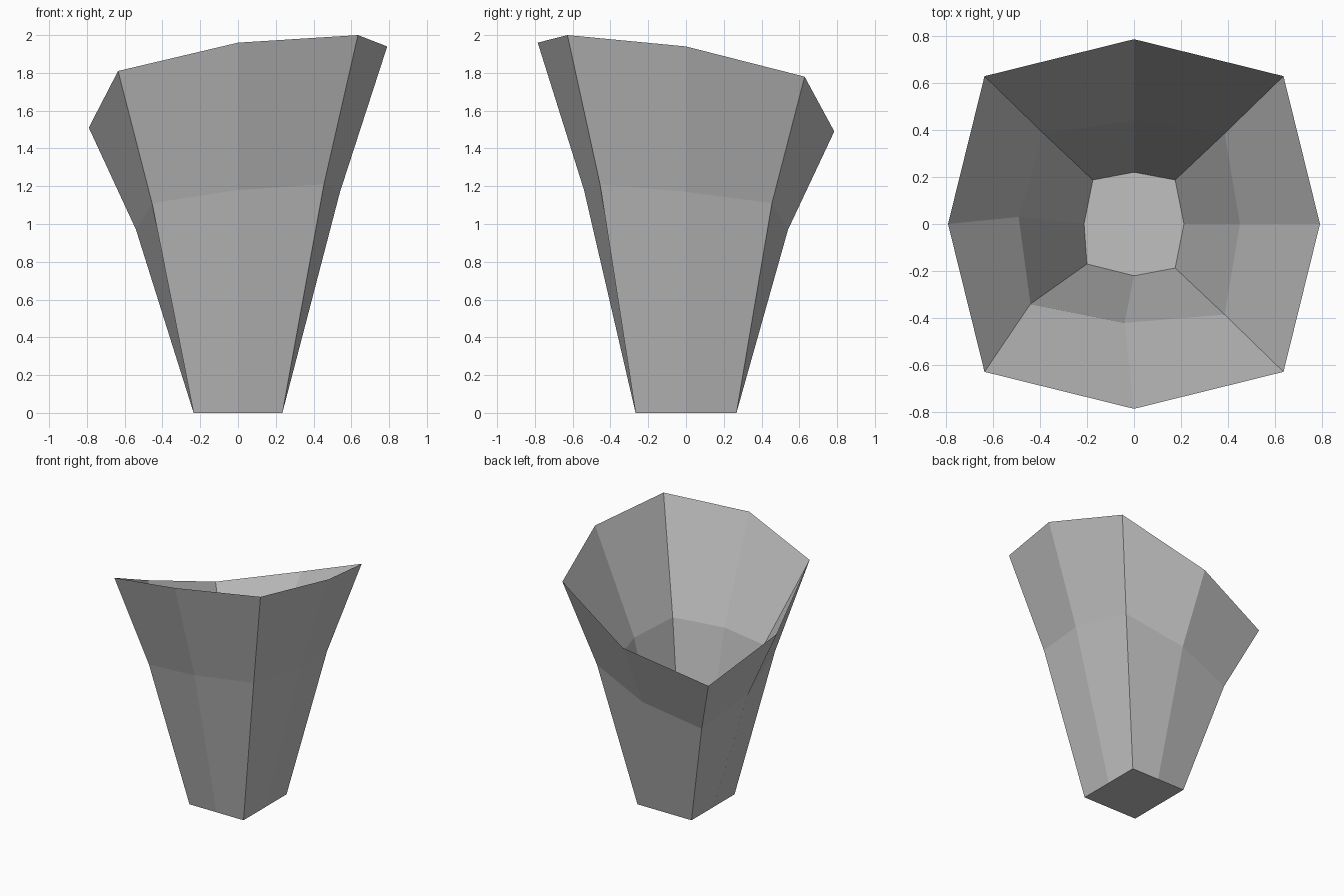
import bpy
import bmesh

# Remove the default cube only
default_cube = bpy.data.objects.get("Cube")
if default_cube:
    bpy.data.objects.remove(default_cube, do_unlink=True)

# Compass directions of the eight wall points, counter-clockwise from +x
DIRECTIONS = [(1, 0), (1, 1), (0, 1), (-1, 1), (-1, 0), (-1, -1), (0, -1), (1, -1)]


def make_material(name, value):
    material = bpy.data.materials.new(name)
    material.use_nodes = True
    colour = (value, value, value, 1)
    material.diffuse_color = colour
    shader = material.node_tree.nodes["Principled BSDF"]
    shader.inputs["Base Color"].default_value = colour
    shader.inputs["Roughness"].default_value = 0.8
    return material


def make_ring(bm, corner, middle, heights, nudges=None):
    """Eight-sided ring; corners and side middles have their own reach."""
    ring = []
    for index, (dx, dy) in enumerate(DIRECTIONS):
        reach = corner if dx and dy else middle
        shift_x, shift_y = (nudges or {}).get(index, (0, 0))
        x = dx * reach[0] + shift_x
        y = dy * reach[1] + shift_y
        ring.append(bm.verts.new((x, y, heights[index])))
    return ring


def bridge(bm, lower, upper):
    count = len(lower)
    for i in range(count):
        j = (i + 1) % count
        bm.faces.new((lower[i], lower[j], upper[j], upper[i]))


def build_cup():
    bm = bmesh.new()

    # Outer wall: rectangular foot, bent waist, slanted rim
    foot = make_ring(bm, (.235, .267), (.235, .267), [0] * 8)
    waist = make_ring(bm, (.455, .455), (.54, .54),
                      [1.17, 1.11, .97, .85, .97, 1.11, 1.18, 1.21])
    rim = make_ring(bm, (.635, .628), (.79, .785),
                    [1.94, 1.78, 1.49, 1.3, 1.51, 1.81, 1.96, 2])

    # Inner wall: narrower waist and a raised floor
    inner_waist = make_ring(bm, (.385, .385), (.45, .44),
                            [1.15, 1.08, .98, .88, 1.02, 1.2, 1.2, 1.18],
                            {4: (-.04, .03), 5: (-.055, .045), 6: (-.04, .02)})
    floor = make_ring(bm, (.175, .187), (.212, .22), [.1] * 8,
                      {5: (-.025, .017)})

    for lower, upper in ((foot, waist), (waist, rim),
                         (rim, inner_waist), (inner_waist, floor)):
        bridge(bm, lower, upper)
    bm.faces.new(foot)
    bm.faces.new(floor)
    bmesh.ops.recalc_face_normals(bm, faces=bm.faces[:])

    mesh = bpy.data.meshes.new("slanted_cup")
    bm.to_mesh(mesh)
    bm.free()
    mesh.materials.append(make_material("plain grey", 0.53))
    cup = bpy.data.objects.new("slanted_cup", mesh)
    bpy.context.collection.objects.link(cup)
    return cup


build_cup()
